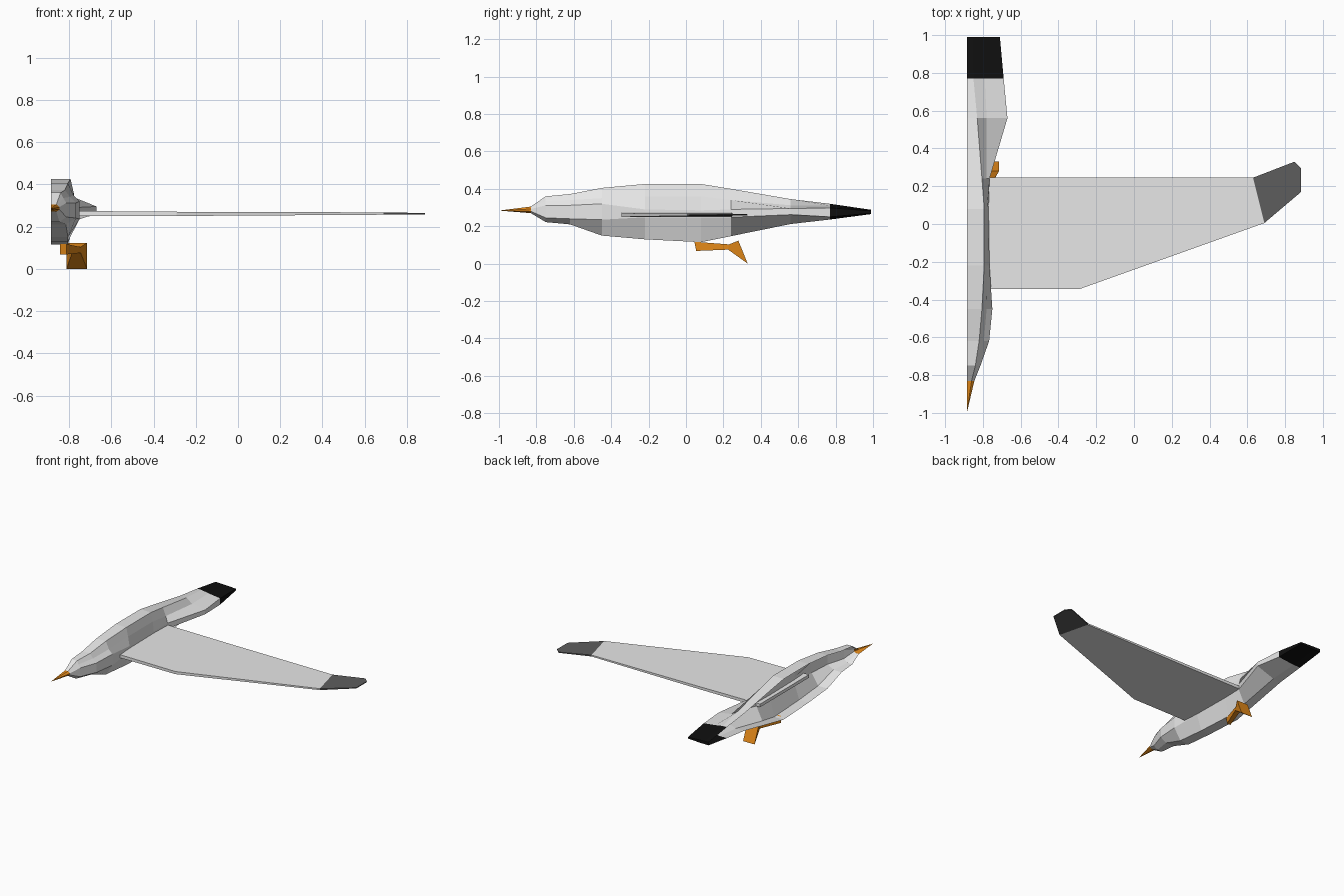
import bpy, bmesh

if "Cube" in bpy.data.objects:
    bpy.data.objects.remove(bpy.data.objects["Cube"])

X0 = -0.885  # open centre plane of the half bird


def mat(name, rgb):
    m = bpy.data.materials.new(name)
    m.diffuse_color = (*rgb, 1)
    m.use_nodes = True
    m.node_tree.nodes["Principled BSDF"].inputs["Base Color"].default_value = m.diffuse_color
    return m


WHITE = mat("pale_grey", (0.80, 0.80, 0.80))
DARK = mat("dark_grey", (0.11, 0.11, 0.11))
BLACK = mat("black", (0.005, 0.005, 0.005))
ORANGE = mat("orange", (0.80, 0.26, 0.01))


def loft(name, rings, mats, closed=True, caps=(True, True), rule=None):
    """Skin a list of equal-length point rings."""
    bm = bmesh.new()
    vs = [[bm.verts.new(p) for p in r] for r in rings]
    n = len(rings[0])
    for i, (a, b) in enumerate(zip(vs, vs[1:])):
        for j in range(n if closed else n - 1):
            k = (j + 1) % n
            f = bm.faces.new((a[j], a[k], b[k], b[j]))
            f.material_index = rule(i) if rule else 0
    for ring, use in ((vs[0], caps[0]), (vs[-1], caps[1])):
        if use:
            f = bm.faces.new(ring)
            f.material_index = rule(0 if ring is vs[0] else len(vs) - 2) if rule else 0
    bmesh.ops.remove_doubles(bm, verts=bm.verts, dist=0.0005)
    bmesh.ops.recalc_face_normals(bm, faces=bm.faces)
    me = bpy.data.meshes.new(name)
    bm.to_mesh(me)
    bm.free()
    for m in mats:
        me.materials.append(m)
    ob = bpy.data.objects.new(name, me)
    bpy.context.collection.objects.link(ob)
    return ob


# Body: y, top z, top width, shoulder (w,z), side upper (w,z), side lower (w,z), belly width, belly z
stations = [
    (-0.83, .305, .025, .032, .300, .040, .292, .040, .280, .025, .270),
    (-0.75, .360, .045, .058, .335, .072, .312, .072, .245, .040, .222),
    (-0.62, .372, .065, .090, .340, .118, .312, .118, .240, .070, .210),
    (-0.45, .405, .080, .105, .350, .135, .320, .135, .235, .080, .150),
    (-0.22, .426, .092, .107, .360, .120, .290, .120, .248, .080, .130),
    (0.08, .426, .092, .107, .360, .115, .285, .115, .248, .080, .115),
    (0.24, .400, .080, .104, .340, .120, .290, .120, .248, .070, .147),
    (0.56, .345, .055, .105, .312, .215, .295, .215, .262, .070, .212),
    (0.77, .320, .035, .095, .310, .195, .298, .195, .250, .060, .236),
    (0.99, .288, .030, .090, .286, .175, .282, .175, .270, .060, .265),
]


def ring(s):
    y, tz, tw, sw, sz, aw, az, bw, bz, cw, cz = s
    pts = [(0, tz), (tw, tz), (sw, sz), (aw, az), (bw, bz), (cw, cz), (0, cz)]
    return [(X0 + w, y, z) for w, z in pts]


body = [ring(s) for s in stations]
loft("body", body[:9], [WHITE], False, (False, False))
loft("tail_tip", body[8:], [BLACK], False, (False, True))

# Beak: tapers from the head ring to a point
loft("beak", [body[0], [(X0, -1.0, .284)] * 7], [ORANGE], False, (False, False))


# Wing: chord lines from root to tip, dark beyond the slanted line
def chord(xf, yf, xb, yb, z0, z1):
    return [(xf, yf, z0), (xb, yb, z0), (xb, yb, z1), (xf, yf, z1)]


wing = [
    chord(-0.80, -.345, -0.80, .245, .250, .274),
    chord(-0.29, -.345, -0.29, .245, .250, .270),
    chord(0.69, 0.005, 0.63, .245, .256, .267),
    chord(0.885, 0.17, 0.85, .33, .258, .264),
    chord(0.885, 0.18, 0.885, .295, .258, .264),
]
loft("wing", wing, [WHITE, DARK], rule=lambda i: int(i > 1))


# Leg and flared foot, trailing backwards
def quad(x0, x1, yt, zt, yb, zb):
    return [(x0, yb, zb), (x1, yb, zb), (x1, yt, zt), (x0, yt, zt)]


loft("leg_and_foot", [
    quad(-.842, -.812, .045, .117, .055, .068),
    quad(-.785, -.745, .23, .103, .225, .075),
    quad(-.812, -.715, .28, .123, .33, .0),
], [ORANGE])
